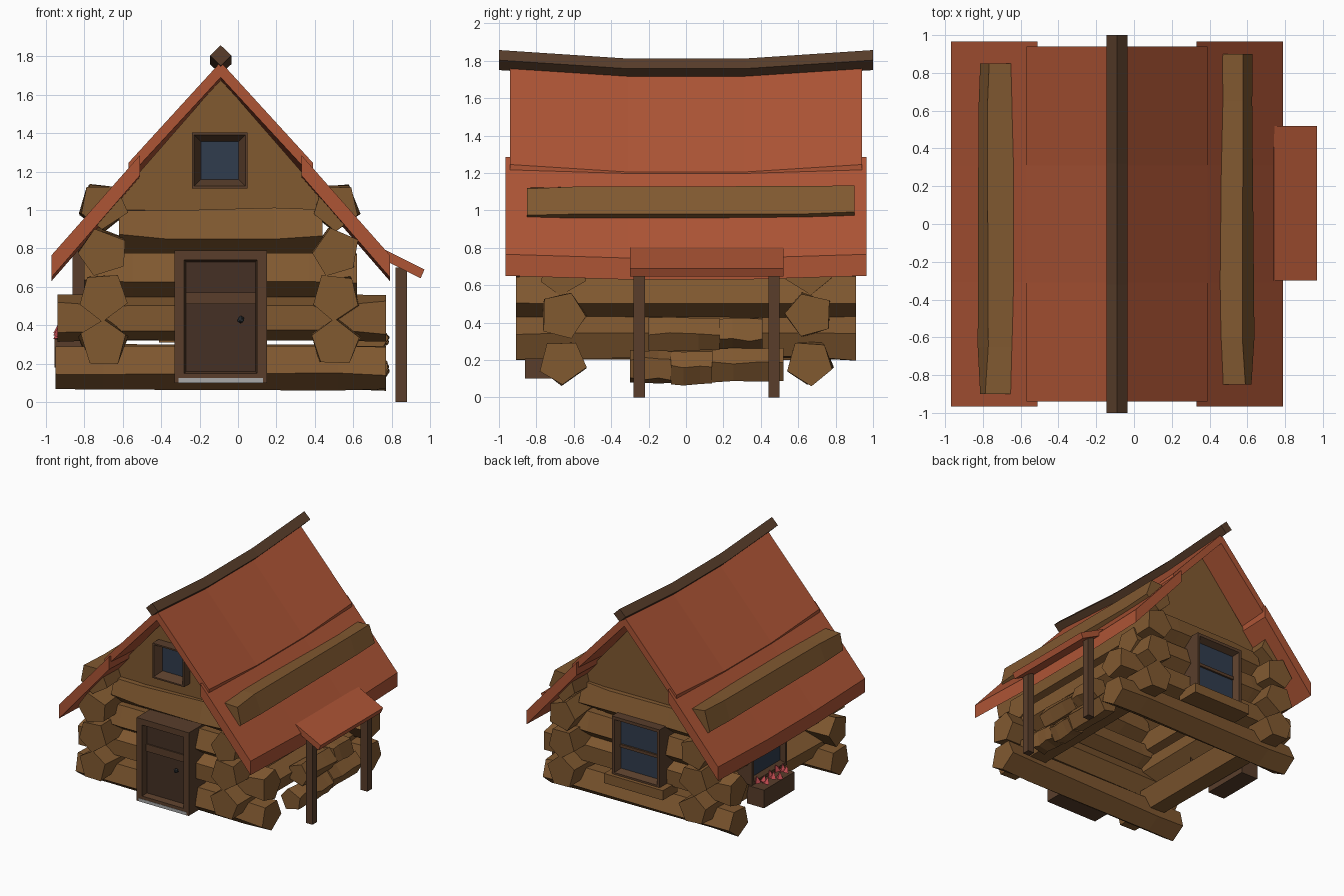
import bpy, bmesh, math, random
from mathutils import Matrix

if "Cube" in bpy.data.objects:
    bpy.data.objects.remove(bpy.data.objects["Cube"])

random.seed(4)
CX = -0.09  # centre line of the house


def material(name, r, g, b):
    m = bpy.data.materials.new(name)
    m.diffuse_color = (r, g, b, 1)
    m.use_nodes = True
    m.node_tree.nodes["Principled BSDF"].inputs["Base Color"].default_value = m.diffuse_color
    return m


WOOD = material("log_wood", 0.22, 0.10, 0.03)
TRIM = material("dark_trim", 0.10, 0.048, 0.024)
DOOR = material("door_wood", 0.06, 0.03, 0.018)
ROOF = material("red_roof", 0.42, 0.09, 0.036)
GLASS = material("blue_glass", 0.03, 0.045, 0.075)
IRON = material("iron", 0.03, 0.035, 0.04)
PETAL = material("petal", 0.6, 0.08, 0.09)
STONE = material("stone", 0.4, 0.4, 0.4)


def finish(bm, name, mat):
    bmesh.ops.recalc_face_normals(bm, faces=bm.faces)
    me = bpy.data.meshes.new(name)
    bm.to_mesh(me)
    bm.free()
    ob = bpy.data.objects.new(name, me)
    bpy.context.collection.objects.link(ob)
    me.materials.append(mat)
    return ob


def skin(name, rings, mat, caps=True):
    """Join equal-length rings of points into a faceted skin."""
    bm = bmesh.new()
    vs = [[bm.verts.new(p) for p in ring] for ring in rings]
    n = len(rings[0])
    for a, b in zip(vs, vs[1:]):
        for i in range(n):
            j = (i + 1) % n
            bm.faces.new((a[i], a[j], b[j], b[i]))
    if caps:
        bm.faces.new(vs[0][::-1])
        bm.faces.new(vs[-1])
    return finish(bm, name, mat)


def box(name, x0, x1, y0, y1, z0, z1, mat):
    return skin(name, [[(x0, y0, z), (x1, y0, z), (x1, y1, z), (x0, y1, z)] for z in (z0, z1)], mat)


def sweep(name, profile, ys, drops, mat):
    return skin(name, [[(x, y, z + d) for x, z in profile] for y, d in zip(ys, drops)], mat)


def log(name, axis, c, z, a, b, r=0.128, rot=0.0):
    """Rough five-sided log along x or y; rot is the angle of its first corner."""
    rings = []
    cut = min(0.25, (b - a) * 0.3)
    for t in (a, a + cut, b - cut, b):
        ring = []
        for k in range(5):
            ang = math.radians(rot + 72 * k + random.uniform(-6, 6))
            rr = r * random.uniform(0.94, 1.05)
            p, q = c + rr * math.cos(ang), z + rr * math.sin(ang)
            ring.append((t, p, q) if axis == "x" else (p, t, q))
        rings.append(ring)
    return skin(name, rings, WOOD)


def opening(name, w, h, border, front, inner, z, matrix, panel, lip=0.012):
    """Splayed frame with a recessed panel, built facing -y."""
    def rect(inset, y):
        a, b = w / 2 - inset, h / 2 - inset
        return [(-a, y, z - b), (a, y, z - b), (a, y, z + b), (-a, y, z + b)]
    frame = skin(name + "_frame", [rect(0, -0.64), rect(0, front), rect(lip, front), rect(border, inner)], TRIM, False)
    bm = bmesh.new()
    bm.faces.new([bm.verts.new(p) for p in rect(border, inner)])
    pane = finish(bm, name + "_panel", panel)
    frame.matrix_world = pane.matrix_world = matrix


# Front and back wall logs
DOWN, UP = -90, 90
for name, s in (("front", -1), ("back", 1)):
    for i, (z, a, b, rot) in enumerate(((0.19, -0.95, 0.77, DOWN), (0.44, -0.94, 0.77, 0 if s < 0 else 180),
                                        (0.67, -0.80, 0.62, DOWN), (0.90, -0.62, 0.44, DOWN))):
        log(f"{name}_wall_log_{i}", "x", s * 0.66, z, a, b, rot=rot)

# Side wall logs, the top pair poking through the roof
for name, x in (("left", -0.70), ("right", 0.51)):
    for i, (z, rot) in enumerate(((0.31, UP), (0.55, DOWN), (0.78, UP + 15), (1.02, DOWN))):
        a, b = -0.91, 0.91
        if i == 3:
            a, b = (-0.90, 0.85) if x < 0 else (-0.85, 0.90)
        log(f"{name}_wall_log_{i}", "y", x, z, a, b, rot=rot)

# Gable boards
for name, y0, y1 in (("front_gable", -0.70, -0.64), ("back_gable", 0.64, 0.70)):
    sweep(name, [(CX - 0.62, 0.97), (CX + 0.62, 0.97), (CX, 1.68)], (y0, y1), (0, 0), WOOD)

# Two overlapping roof layers per side, sagging in the middle
for name, s in (("left", -1), ("right", 1)):
    upper = [(0, 1.77), (0.48, 1.245), (0.48, 1.17), (0, 1.69)]
    lower = [(0.42, 1.285), (0.88, 0.765), (0.88, 0.65), (0.42, 1.18)]
    for part, prof, e, d in (("upper", upper, 0.94, -0.04), ("lower", lower, 0.965, -0.02)):
        sweep(f"{name}_{part}_roof", [(CX + s * x, z) for x, z in prof],
              (-e, -0.31, 0.31, e), (0, d, d, 0), ROOF)

# Ridge beam
sweep("ridge_beam", [(CX, 1.857), (CX + 0.055, 1.803), (CX, 1.75), (CX - 0.055, 1.803)],
      (-1, -0.32, 0.32, 1), (0, -0.045, -0.045, 0), TRIM)

# Door with rail, knob and threshold
opening("door", 0.48, 0.69, 0.06, -0.86, -0.81, 0.445, Matrix.Translation((CX, 0, 0)), DOOR, 0.05)
box("door_rail", -0.27, 0.09, -0.82, -0.80, 0.51, 0.57, TRIM)
box("door_threshold", -0.31, 0.13, -0.862, -0.80, 0.10, 0.125, STONE)
bm = bmesh.new()
bmesh.ops.create_icosphere(bm, subdivisions=1, radius=0.02, matrix=Matrix.Translation((0.015, -0.835, 0.43)))
finish(bm, "door_knob", IRON)

# Windows: front gable, back wall, left wall
opening("gable_window", 0.29, 0.29, 0.047, -0.78, -0.715, 1.257, Matrix.Translation((CX - 0.005, 0, 0)), GLASS)
back = Matrix.Translation((-0.14, 0, 0)) @ Matrix.Rotation(math.pi, 4, "Z")
left = Matrix.Translation((0, 0.13, 0)) @ Matrix.Rotation(-math.pi / 2, 4, "Z")
opening("back_window", 0.44, 0.49, 0.05, -0.86, -0.81, 0.625, back, GLASS, 0.025)
left = Matrix.Translation((-0.01, 0, 0)) @ left
opening("left_window", 0.46, 0.50, 0.05, -0.85, -0.82, 0.60, left, GLASS, 0.025)
box("back_window_bar", -0.31, 0.03, 0.80, 0.825, 0.61, 0.635, TRIM)
box("left_window_bar", -0.845, -0.82, -0.05, 0.31, 0.59, 0.615, TRIM)
box("back_window_sill", -0.41, 0.13, 0.70, 0.89, 0.31, 0.39, WOOD)

# Flower box with small pointed blooms
box("flower_box", -0.955, -0.80, -0.06, 0.34, 0.18, 0.33, TRIM)
for i in range(9):
    bm = bmesh.new()
    bmesh.ops.create_cone(bm, segments=4, radius1=0.03, radius2=0, depth=0.06, cap_ends=True,
                          matrix=Matrix.Translation((-0.90 + 0.03 * (-1) ** i, -0.03 + i * 0.042, 0.36 + 0.015 * (i % 3)))
                          @ Matrix.Rotation(random.uniform(-0.7, 0.7), 4, "X"))
    finish(bm, f"flower_{i}", PETAL)

# Lean-to shelter on the right
sweep("shelter_roof", [(0.74, 0.805), (0.97, 0.69), (0.95, 0.645), (0.72, 0.76)], (-0.30, 0.52), (0, 0), ROOF)
for name, y in (("front", -0.25), ("back", 0.47)):
    box(f"{name}_shelter_post", 0.82, 0.88, y - 0.03, y + 0.03, 0, 0.70, TRIM)

# Stacked firewood
for i, (a, b, z) in enumerate(((-0.30, -0.08, 0.16), (-0.08, 0.14, 0.155), (0.14, 0.52, 0.17),
                               (-0.20, 0.18, 0.335), (0.18, 0.41, 0.345))):
    log(f"firewood_{i}", "y", 0.695, z, a, b, 0.093, random.uniform(0, 72))
